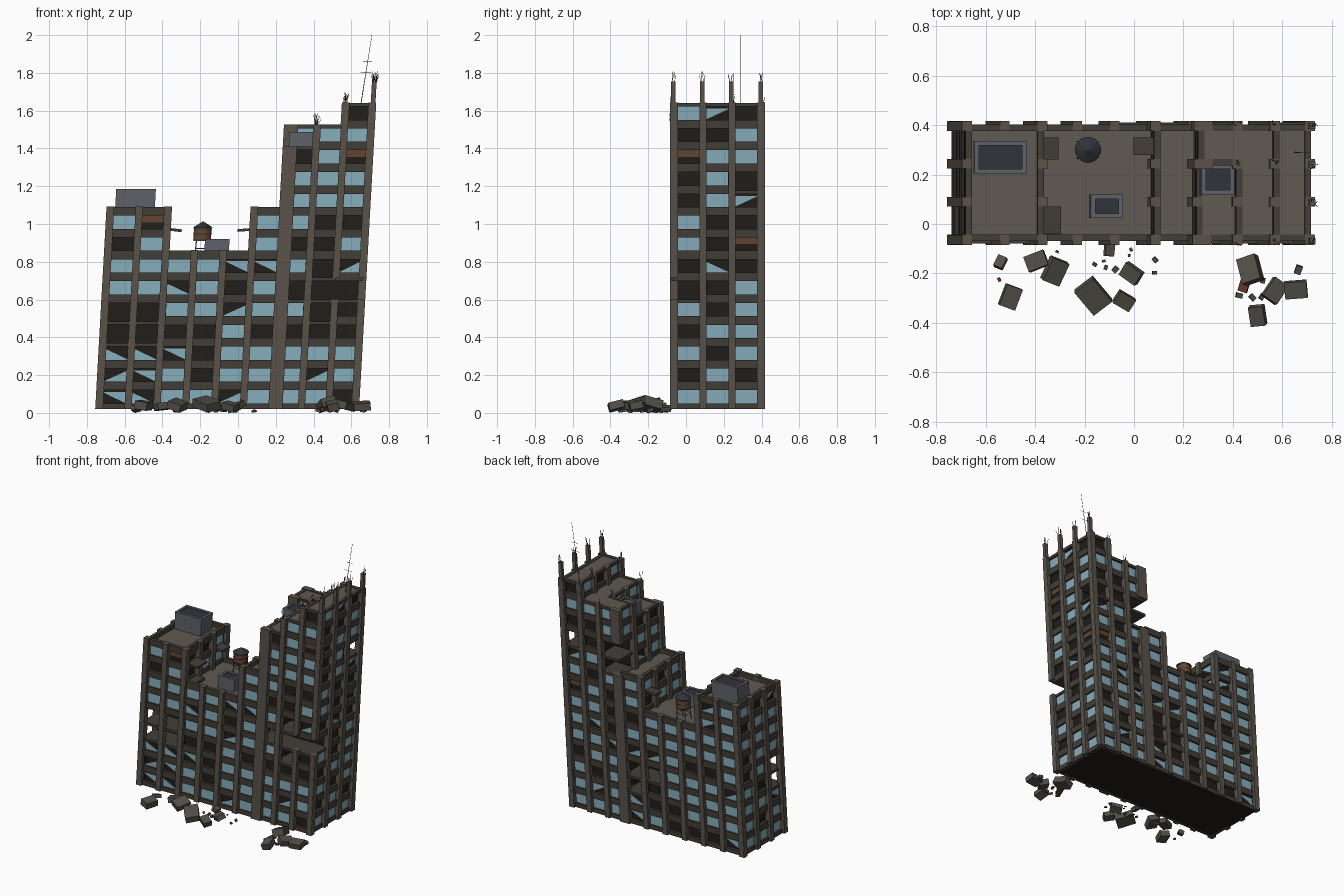
import bpy, bmesh, math, random
from mathutils import Matrix, Vector

if "Cube" in bpy.data.objects:
    bpy.data.objects.remove(bpy.data.objects["Cube"])
random.seed(7)

Z0, H, LEAN = 0.02, 0.1155, 0.056
EX = [-.735, -.5825, -.43, -.2775, -.125, .0275, .18, .335, .48, .62]   # bay lines in x
EY = [-.063, .09, .243, .396]                                           # bay lines in y
FLOORS = [9, 9, 7, 7, 7, 9, 12, 13, 14]
# collapsed cells: (bay, row, floor)
VOID = {(i, 0, k) for i in (0, 1) for k in (3, 4)}
VOID |= {(6, 0, 5), (7, 0, 4), (7, 0, 5), (7, 0, 6), (8, 0, 5), (8, 2, 10)}
VOID |= {(6, 2, 9), (6, 2, 10), (5, 2, 2), (5, 2, 3), (4, 2, 3)}

COLORS = {
    "concrete": (.10, .085, .068), "spandrel": (.055, .047, .038), "dark": (.014, .013, .011),
    "glass": (.24, .42, .50), "roof": (.115, .10, .082), "metal": (.11, .12, .14),
    "vent": (.03, .033, .042), "tank": (.13, .065, .03), "rust": (.12, .06, .03),
    "rubble": (.085, .078, .065), "brick": (.13, .04, .025)}
MATS = {}
for n, c in COLORS.items():
    MATS[n] = bpy.data.materials.new(n)
    MATS[n].diffuse_color = (*c, 1)
PARTS = {}


def part(name, mat):
    return PARTS.setdefault(name, (bmesh.new(), mat))[0]


def box(bm, x0, x1, y0, y1, z0, z1, rot=None):
    m = Matrix.Translation(((x0 + x1) / 2, (y0 + y1) / 2, (z0 + z1) / 2))
    if rot:
        m = m @ rot
    bmesh.ops.create_cube(bm, size=1, matrix=m @ Matrix.Diagonal((x1 - x0, y1 - y0, z1 - z0, 1)))


def rod(bm, p, q, r, seg=5, r2=None):
    p, q = Vector(p), Vector(q)
    m = Matrix.Translation((p + q) / 2) @ (q - p).to_track_quat('Z', 'Y').to_matrix().to_4x4()
    bmesh.ops.create_cone(bm, cap_ends=True, segments=seg, radius1=r,
                          radius2=r if r2 is None else r2, depth=(q - p).length, matrix=m)


# wall helper: side is (axis, sign); a along the wall, d outward from the wall plane
def panel(bm, side, plane, a0, a1, d0, d1, z0, z1):
    ax, s = side
    n0, n1 = sorted((plane + s * d0, plane + s * d1))
    if ax == 'x':
        box(bm, n0, n1, a0, a1, z0, z1)
    else:
        box(bm, a0, a1, n0, n1, z0, z1)


def shard(bm, side, plane, a0, a1, z0, z1):
    ax, s = side
    tri = [(a0, z0), (a1, z0), (a0, z1), (a1, z1)]
    tri.pop(random.randrange(4))
    pts = [[(plane + s * d, a, z) if ax == 'x' else (a, plane + s * d, z) for a, z in tri]
           for d in (-.012, -.008)]
    b, t = [[bm.verts.new(p) for p in ring] for ring in pts]
    bm.faces.new(b[::-1])
    bm.faces.new(t)
    for i in range(3):
        bm.faces.new((b[i], b[(i + 1) % 3], t[(i + 1) % 3], t[i]))


def top(i, j):
    return 13 if (i, j) == (6, 2) else FLOORS[i]


def solid(i, j, k):
    return 0 <= i < 9 and 0 <= j < 3 and 0 <= k < top(i, j) and (i, j, k) not in VOID


wall = part("spandrels", "spandrel")
back = part("dark_interior", "dark")
glass = part("window_glass", "glass")
roof = part("roof_slabs", "roof")
slab = part("floor_slabs", "spandrel")
rust = part("rusted_panels", "rust")
cols = part("pilasters", "concrete")
piers = {}
SIDES = [(('x', -1), -1, 0), (('x', 1), 1, 0), (('y', -1), 0, -1), (('y', 1), 0, 1)]
RUSTY = {(1, 0, 8), (8, 2, 7), (8, 0, 11)}

# facade cells
for i in range(9):
    for j in range(3):
        for k in range(top(i, j)):
            cell = (i, j, k)
            z = Z0 + k * H
            x0, x1, y0, y1 = EX[i], EX[i + 1], EY[j], EY[j + 1]
            for side, di, dj in SIDES:
                nb = (i + di, j + dj, k)
                if solid(*nb):
                    continue
                inner = nb in VOID
                if cell in VOID and inner:
                    continue
                if side[0] == 'x':
                    plane, a, e = EX[i + (di > 0)], (y0, y1), (j, j + 1)
                else:
                    plane, a, e = EY[j + (dj > 0)], (x0, x1), (i, i + 1)
                if inner:                                   # wall facing a collapsed room
                    panel(back, side, plane, *a, -.02, -.015, z, z + H)
                    continue
                for n in e:
                    if cell in VOID and (i >= 7 and k == 5 or i == 6 and k > 8):
                        continue
                    piers.setdefault((side, plane, n), {})[k] = top(i, j)
                if cell in VOID:
                    continue
                panel(back, side, plane, *a, -.02, -.015, z, z + H)
                panel(wall, side, plane, *a, -.02, .004, z - (.0155 if k else 0), z + .03)
                if k == top(i, j) - 1:                      # parapet
                    up = .03 if k < 10 else .004
                    panel(wall, side, plane, *a, -.02, .006, z + H - .0155, z + H + up)
                g = (plane, a[0] + .012, a[1] - .012)
                scorched = j == 0 and side[0] == 'y' and i < 2 and k in (0, 1, 2)
                r = random.random()
                if cell in RUSTY:
                    panel(rust, side, *g, -.012, -.008, z + .065, z + .1)
                elif r < .58 and not scorched:
                    panel(glass, side, *g, -.012, -.008, z + .03, z + .1)
                elif r < .72:
                    shard(glass, side, *g, z + .03, z + .09)
            # roofs and the floors around collapsed rooms
            if k == top(i, j) - 1:
                box(roof, x0, x1, y0, y1, z + H - .012, z + H)
            if cell in VOID:
                box(slab, x0, x1, y0 - .015 * (j == 0), y1 + .015 * (j == 2), z - .015, z + .003)
                box(slab, x0, x1, y0, y1, z + H - .015, z + H)
box(back, EX[0], EX[-1], EY[0], EY[-1], Z0, Z0 + .01)

# pilasters: one box per unbroken run of floors
for (side, plane, n), ks in piers.items():
    ctr, hw = (EY[n], .019) if side[0] == 'x' else (EX[n], .019)
    if side[0] == 'y' and n == 6:
        ctr, hw = .1975, .0375
    start = None
    for k in range(15):
        if k in ks and start is None:
            start = k
        if k not in ks and start is not None:
            up = .034 if ks[k - 1] == k and k < 10 else .006
            panel(cols, side, plane, ctr - hw, ctr + hw, -.02, .021, Z0 + start * H, Z0 + k * H + up)
            start = None

# bare columns standing above the tower, with bent rebar
rebar = part("rebar", "rust")


def sprig(x, y, z, n=5, ln=.06):
    for _ in range(n):
        bx, by = x + random.uniform(-.01, .01), y + random.uniform(-.01, .01)
        rod(rebar, (bx, by, z - .01), (bx + random.uniform(-.015, .015),
            by + random.uniform(-.015, .015), z + ln * random.uniform(.5, 1)), .0012, 4)


for y in (-.068, .087, .24, .396):
    box(cols, .612, .637, y - .012, y + .012, 1.6, 1.755)
    sprig(.625, y, 1.755)
for y in (-.07, .25, .405):
    sprig(.475, y, 1.64)
    sprig(.33, y, 1.525)

# broken floor stubs facing the central gap
stubs = part("broken_slabs", "spandrel")
for x0, x1, y0, y1, t in ((-.43, -.36, .26, .35, .12), (-.43, -.35, -.04, .07, .12), (-.055, .03, .28, .35, -.08)):
    box(stubs, x0, x1, y0, y1, .962, .976, Matrix.Rotation(t, 4, 'Y'))
box(stubs, -.43, -.36, -.045, .07, .83, .85)

# rooftop ventilation units with a sunken dark grille
metal, vent = part("roof_units", "metal"), part("unit_grilles", "vent")
for x0, x1, y0, y1, z0, z1 in ((-.71, -.50, .205, .335, 1.06, 1.185), (-.225, -.095, .025, .12, .83, .92),
                               (.19, .325, .12, .24, 1.405, 1.488)):
    w = .018
    box(metal, x0, x1, y0, y1, z0, z1 - .012)
    box(vent, x0 + w, x1 - w, y0 + w, y1 - w, z1 - .013, z1 - .008)
    for b in ((x0, x1, y0, y0 + w), (x0, x1, y1 - w, y1), (x0, x0 + w, y0 + w, y1 - w), (x1 - w, x1, y0 + w, y1 - w)):
        box(metal, *b, z1 - .012, z1)

# water tank on legs
tank, cap = part("water_tank", "tank"), part("tank_roof", "vent")
tx, ty = -.24, .30
rod(tank, (tx, ty, .91), (tx, ty, .982), .048, 14)
rod(cap, (tx, ty, .982), (tx, ty, 1.012), .053, 14, .004)
for z in (.915, .945, .972):
    rod(cap, (tx, ty, z), (tx, ty, z + .004), .05, 14)
for sx in (-1, 1):
    for sy in (-1, 1):
        rod(metal, (tx + sx * .034, ty + sy * .034, .828), (tx + sx * .03, ty + sy * .03, .915), .003)
    rod(metal, (tx + sx * .033, ty - .033, .87), (tx + sx * .033, ty + .033, .87), .002)
    rod(metal, (tx - .033, ty + sx * .033, .87), (tx + .033, ty + sx * .033, .87), .002)

# antenna mast
mast = part("antenna", "metal")
rod(mast, (.56, .29, 1.63), (.598, .29, 2.0), .0025, 5, .001)
for z, w in ((1.80, .03), (1.86, .024)):
    x = .56 + (z - 1.63) * .103
    rod(mast, (x - w, .29, z), (x + w, .29, z), .0013, 4)

# lean the whole building
for bm, _ in PARTS.values():
    for v in bm.verts:
        v.co.x += LEAN * (v.co.z - Z0)

# rubble along the front
rub, brick = part("rubble", "rubble"), part("brick_rubble", "brick")


def chunk(bm, x, y, s):
    h = s * random.uniform(.35, .55)
    rot = (Matrix.Rotation(random.uniform(0, 3), 4, 'Z') @ Matrix.Rotation(random.uniform(-.4, .4), 4, 'X')
           @ Matrix.Rotation(random.uniform(-.3, .3), 4, 'Y'))
    zc = h * .5 + s * .2
    box(bm, x - s / 2, x + s / 2, y - s * .38, y + s * .38, zc - h / 2, zc + h / 2, rot)


BIG = ((-.54, -.155, .05), (-.5, -.295, .09), (-.395, -.15, .085), (-.32, -.19, .1), (-.165, -.29, .125),
       (-.01, -.2, .08), (-.04, -.31, .075), (.47, -.185, .105), (.57, -.27, .09), (.655, -.265, .09),
       (.5, -.37, .08), (.665, -.185, .035), (-.1, -.105, .05))
for c in BIG:
    chunk(rub, *c)
chunk(brick, .445, -.25, .05)
chunk(brick, -.545, -.225, .016)
for cx, cy in ((-.12, -.17), (.47, -.28), (.03, -.16), (-.3, -.13)):
    for _ in range(4):
        chunk(rub, cx + random.uniform(-.06, .06), cy + random.uniform(-.06, .06), random.uniform(.012, .032))

# make the objects
for name, (bm, mat) in PARTS.items():
    bmesh.ops.recalc_face_normals(bm, faces=bm.faces)
    me = bpy.data.meshes.new(name)
    bm.to_mesh(me)
    bm.free()
    me.materials.append(MATS[mat])
    bpy.context.collection.objects.link(bpy.data.objects.new(name, me))

for m in bpy.data.materials:
    if m.users and not m.is_grease_pencil:
        m.use_nodes = True
        m.node_tree.nodes["Principled BSDF"].inputs["Base Color"].default_value = m.diffuse_color
